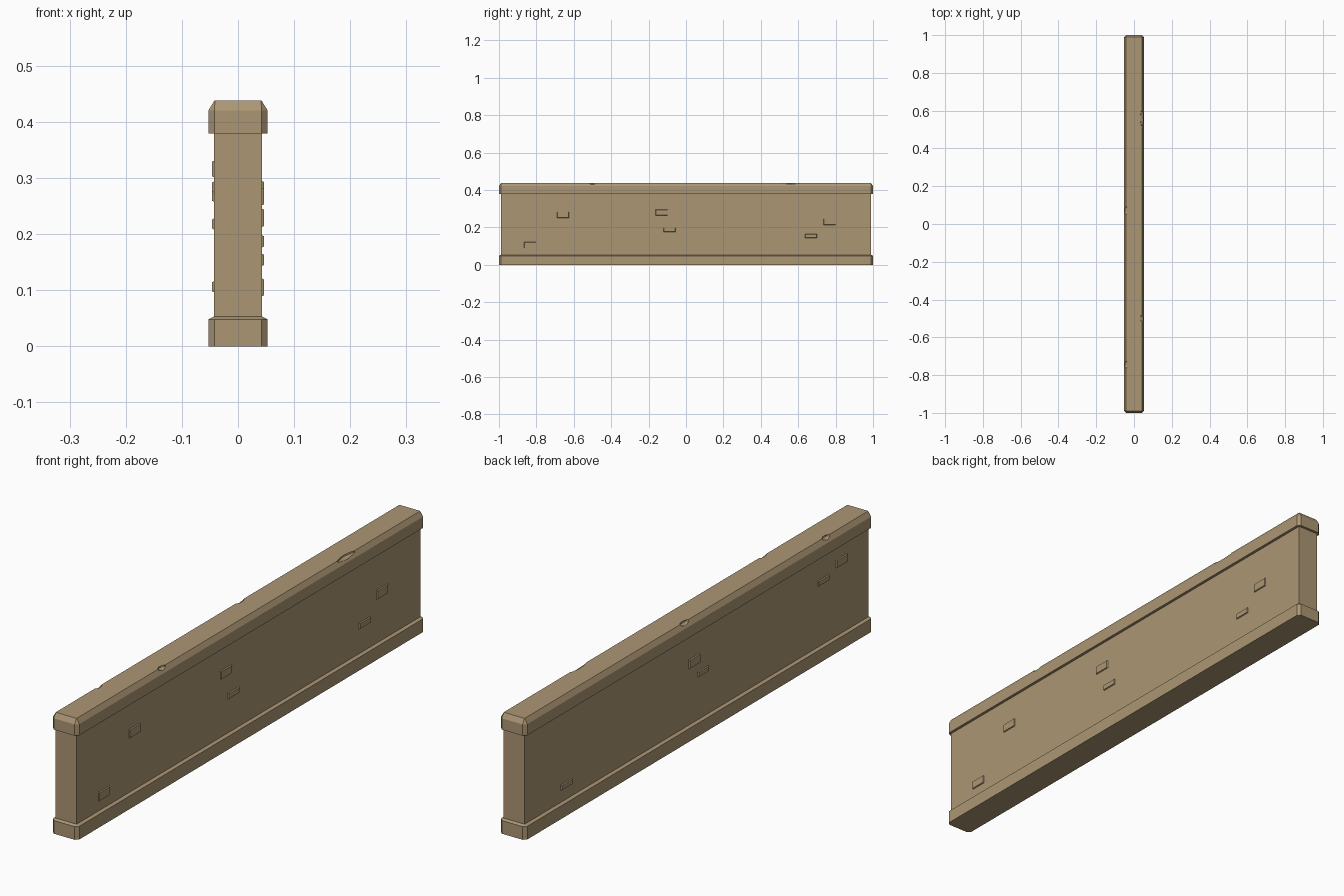
import bpy, bmesh
from mathutils import Vector

if "Cube" in bpy.data.objects:
    bpy.data.objects.remove(bpy.data.objects["Cube"])

stone = bpy.data.materials.new("sandstone")
stone.diffuse_color = (0.413, 0.305, 0.174, 1)
stone.use_nodes = True
stone.node_tree.nodes["Principled BSDF"].inputs["Base Color"].default_value = stone.diffuse_color


def make_object(name, bm):
    bmesh.ops.recalc_face_normals(bm, faces=bm.faces)
    mesh = bpy.data.meshes.new(name)
    bm.to_mesh(mesh)
    bm.free()
    mesh.materials.append(stone)
    ob = bpy.data.objects.new(name, mesh)
    bpy.context.collection.objects.link(ob)
    return ob


def slab(name, layers):
    """Stack of chamfered rectangles: (half x, half y, corner cut, z)."""
    bm = bmesh.new()
    rings = []
    for hx, hy, c, z in layers:
        pts = [(hx, hy - c), (hx - c, hy), (c - hx, hy), (-hx, hy - c),
               (-hx, c - hy), (c - hx, -hy), (hx - c, -hy), (hx, c - hy)]
        rings.append([bm.verts.new((x, y, z)) for x, y in pts])
    for a, b in zip(rings, rings[1:]):
        for i in range(8):
            j = (i + 1) % 8
            bm.faces.new((a[i], a[j], b[j], b[i]))
    bm.faces.new(rings[0])
    bm.faces.new(rings[-1])
    return make_object(name, bm)


# wall body
bm = bmesh.new()
bmesh.ops.create_cube(bm, size=1)
for v in bm.verts:
    v.co = Vector((v.co.x * 0.085, v.co.y * 1.98, v.co.z * 0.38 + 0.21))
make_object("wall_body", bm)

# plinth and coping with chamfered corners
slab("base_plinth", [(0.053, 1.0, 0.011, 0), (0.053, 1.0, 0.011, 0.048),
                     (0.043, 0.99, 0.001, 0.053)])
cap = slab("top_coping", [(0.053, 1.0, 0.011, 0.379), (0.053, 1.0, 0.011, 0.42),
                          (0.042, 0.989, 0.001, 0.438)])

# chips knocked out of the coping edges: side, y, half length
for i, (side, y, length) in enumerate([(1, 0.56, 0.06), (1, -0.5, 0.025),
                                       (-1, 0.07, 0.03), (-1, -0.745, 0.025)]):
    bm = bmesh.new()
    bmesh.ops.create_icosphere(bm, subdivisions=1, radius=1)
    for v in bm.verts:
        v.co = Vector((v.co.x * 0.015 + side * 0.046, v.co.y * length + y,
                       v.co.z * 0.011 + 0.438))
    cutter = make_object(f"chip_cutter_{i}", bm)
    cutter.hide_render = True
    cutter.hide_set(True)
    mod = cap.modifiers.new(f"chip_{i}", 'BOOLEAN')
    mod.operation = 'DIFFERENCE'
    mod.solver = 'EXACT'
    mod.object = cutter

# raised bricks on both faces: side, y, z, height
bricks = [(1, -0.657, 0.267, 0.034), (1, -0.833, 0.105, 0.034),
          (1, -0.13, 0.279, 0.034), (1, -0.088, 0.187, 0.024),
          (1, 0.668, 0.154, 0.024), (1, 0.768, 0.229, 0.035),
          (-1, -0.835, 0.316, 0.032), (-1, -0.73, 0.284, 0.022),
          (-1, 0.014, 0.274, 0.035), (-1, -0.037, 0.218, 0.022),
          (-1, 0.75, 0.106, 0.022)]
for i, (side, y, z, h) in enumerate(bricks):
    bm = bmesh.new()
    bmesh.ops.create_cube(bm, size=1)
    for v in bm.verts:
        outer = v.co.x * side > 0
        inset = 0.006 if outer else 0
        v.co = Vector((side * (0.0465 if outer else 0.04),
                       y + v.co.y * (0.066 - inset), z + v.co.z * (h - inset)))
    make_object(f"raised_brick_{i}", bm)
